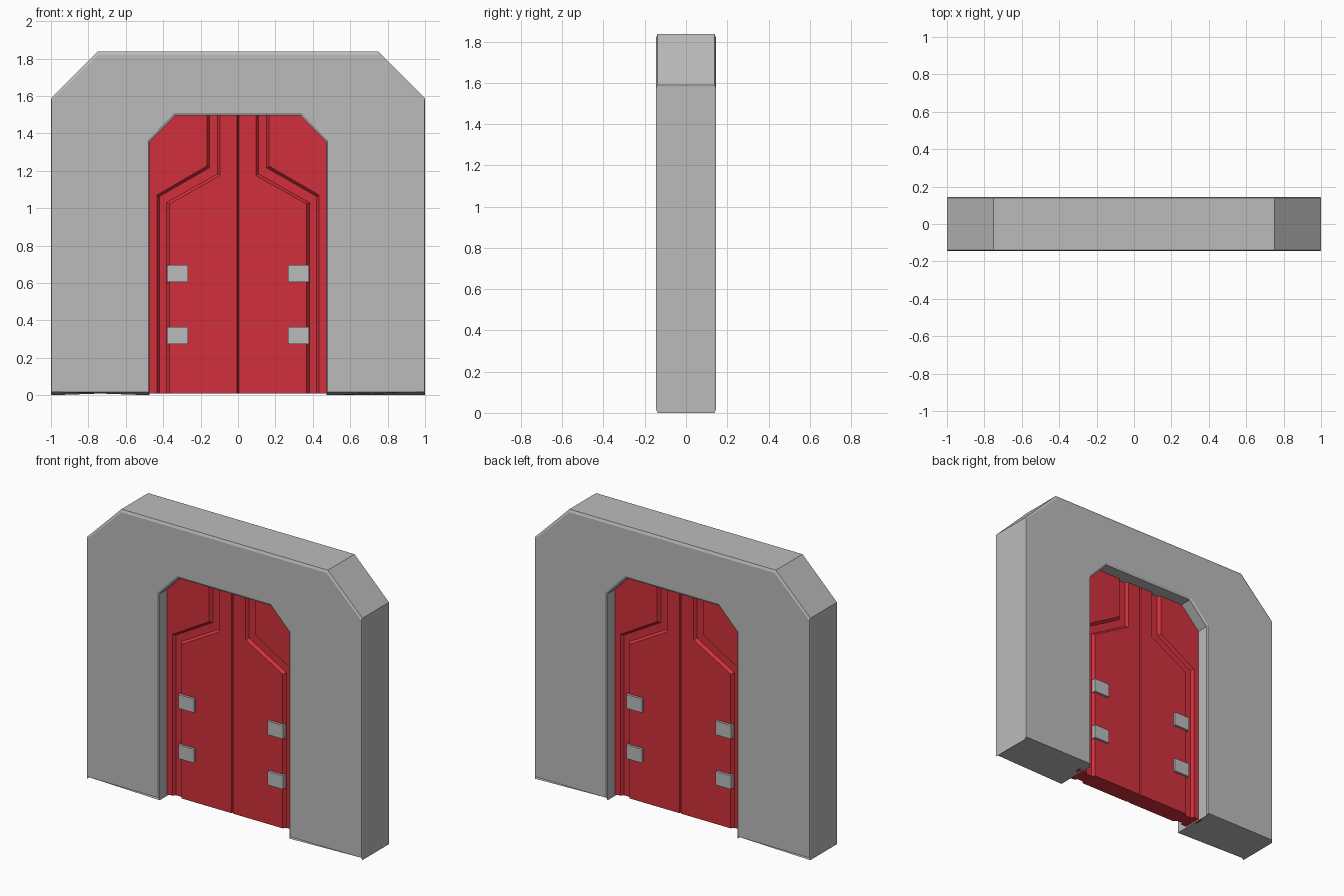
import bpy
import bmesh

if "Cube" in bpy.data.objects:
    bpy.data.objects.remove(bpy.data.objects["Cube"], do_unlink=True)


def make_material(name, colour):
    mat = bpy.data.materials.new(name)
    mat.use_nodes = True
    mat.diffuse_color = colour
    mat.node_tree.nodes["Principled BSDF"].inputs["Base Color"].default_value = colour
    return mat


GREY = make_material("grey stone", (0.5, 0.5, 0.5, 1))
RED = make_material("red paint", (0.64, 0.03, 0.045, 1))


def finish(bm, name, mat):
    bmesh.ops.remove_doubles(bm, verts=bm.verts, dist=0.0001)
    bmesh.ops.recalc_face_normals(bm, faces=bm.faces)
    mesh = bpy.data.meshes.new(name)
    bm.to_mesh(mesh)
    bm.free()
    mesh.materials.append(mat)
    obj = bpy.data.objects.new(name, mesh)
    bpy.context.collection.objects.link(obj)
    return obj


def bridge(bm, rows, closed=False):
    """Join neighbouring rows of points with quads."""
    grid = [[bm.verts.new(p) for p in row] for row in rows]
    pairs = list(zip(grid, grid[1:])) + ([(grid[-1], grid[0])] if closed else [])
    for a, b in pairs:
        for i in range(len(a) - 1):
            bm.faces.new((a[i], a[i + 1], b[i + 1], b[i]))


# Arch frame: half outlines swept through the depth, with a shallow edge bevel
HALF, FACE = 0.145, 0.138
outer = [(1, 0), (1, 1.588), (0.75, 1.837), (0, 1.837)]
outer_face = [(0.997, 0.018), (0.997, 1.576), (0.745, 1.82), (0, 1.82)]
inner = [(0.472, 0), (0.472, 1.355), (0.335, 1.495), (0, 1.495)]
inner_face = [(0.479, 0.018), (0.479, 1.365), (0.34, 1.509), (0, 1.509)]

bm = bmesh.new()
for side in (1, -1):
    section = [(outer, -FACE), (outer_face, -HALF), (inner_face, -HALF), (inner, -FACE),
               (inner, FACE), (inner_face, HALF), (outer_face, HALF), (outer, FACE)]
    rows = [[(side * x, y, z) for x, z in path] for path, y in section]
    bridge(bm, rows, closed=True)
    # Underside of the leg
    bm.faces.new([bm.verts.new(row[0]) for row in rows])
finish(bm, "arch_frame", GREY)

# Door leaves: vertical strips that step down into a bent channel
DOOR, DEEP = 0.06, 0.042
BOTTOM, TOP = 0.01, 1.53


def bent(low_x, high_x, low_z, high_z):
    return [(low_x, BOTTOM), (low_x, low_z), (high_x, high_z), (high_x, TOP)]


strips = [
    (bent(0, 0, 1.0, 1.15), DEEP),
    (bent(0.006, 0.006, 1.0, 1.15), DOOR),
    (bent(0.367, 0.095, 1.022, 1.175), DOOR),
    (bent(0.381, 0.109, 1.03, 1.184), DEEP),
    (bent(0.421, 0.153, 1.062, 1.216), DEEP),
    (bent(0.434, 0.167, 1.07, 1.225), DOOR),
    (bent(0.5, 0.5, 1.1, 1.25), DOOR),
]

for side, label in ((1, "left"), (-1, "right")):
    bm = bmesh.new()
    for facing in (1, -1):
        bridge(bm, [[(side * x, facing * y, z) for x, z in path] for path, y in strips])
    # Bottom and top edges between the two faces
    for end in (0, -1):
        bridge(bm, [[(side * path[end][0], f * y, path[end][1]) for f in (1, -1)]
                    for path, y in strips])
    finish(bm, label + "_door_leaf", RED)

# Small square plates on both faces of the doors
for side, label in ((1, "left"), (-1, "right")):
    for z, level in ((0.32, "lower"), (0.65, "upper")):
        for facing, where in ((-1, "front"), (1, "back")):
            bm = bmesh.new()
            bmesh.ops.create_cube(bm, size=1)
            bmesh.ops.scale(bm, vec=(0.112, 0.03, 0.09), verts=bm.verts)
            bmesh.ops.translate(bm, vec=(side * 0.324, facing * 0.061, z), verts=bm.verts)
            finish(bm, "_".join((label, level, where, "door_plate")), GREY)
